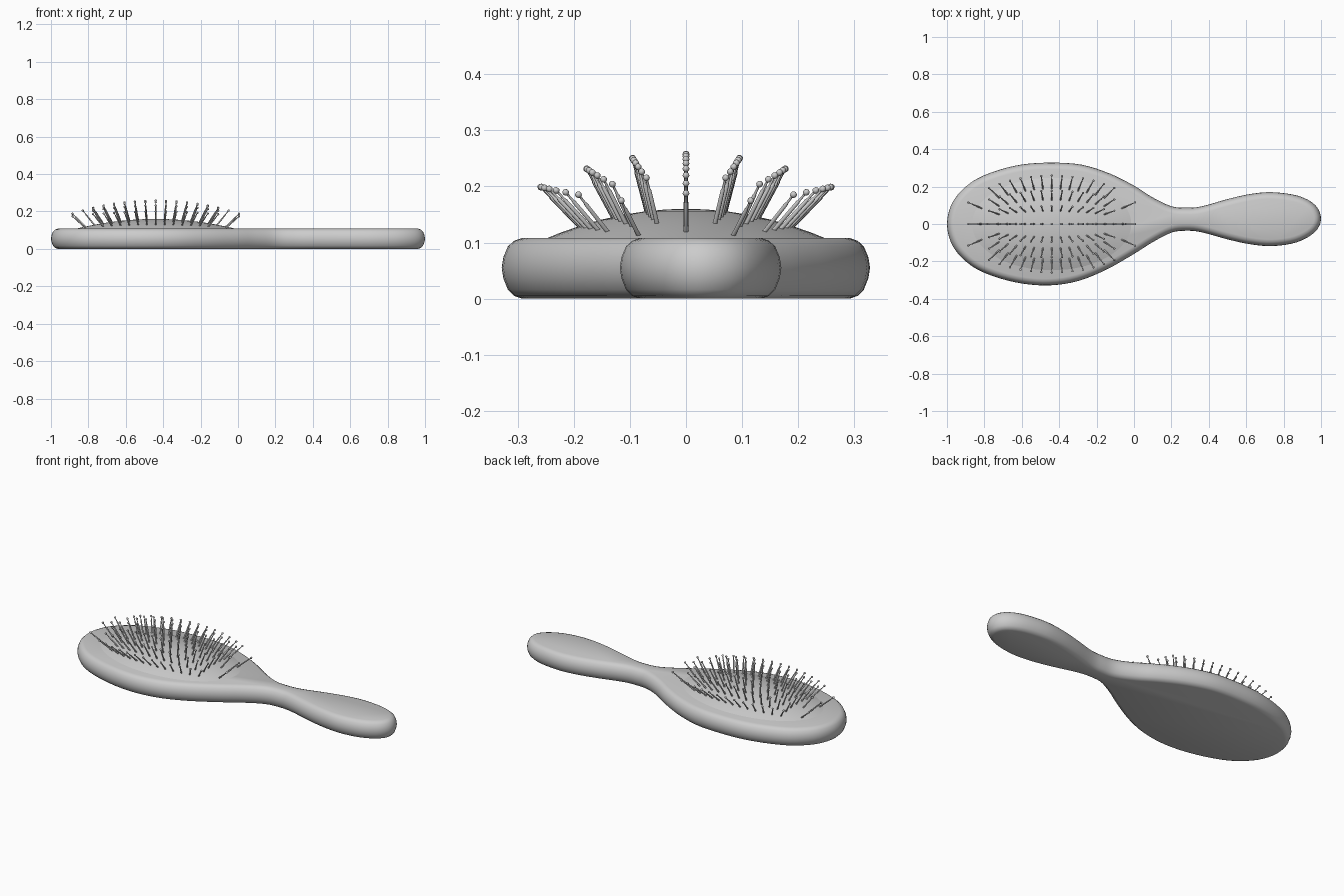
import bpy, bmesh, math
from mathutils import Vector

if "Cube" in bpy.data.objects:
    bpy.data.objects.remove(bpy.data.objects["Cube"])

def finish(bm, name, angle=40):
    bmesh.ops.recalc_face_normals(bm, faces=bm.faces)
    me = bpy.data.meshes.new(name)
    bm.to_mesh(me)
    bm.free()
    ob = bpy.data.objects.new(name, me)
    bpy.context.collection.objects.link(ob)
    bpy.ops.object.select_all(action='DESELECT')
    ob.select_set(True)
    bpy.context.view_layer.objects.active = ob
    bpy.ops.object.shade_smooth_by_angle(angle=math.radians(angle))
    return ob

def loft(bm, rings, cap_start=True, cap_end=True):
    rings = [[bm.verts.new(p) for p in r] for r in rings]
    n = len(rings[0])
    for a, b in zip(rings, rings[1:]):
        for i in range(n):
            j = (i + 1) % n
            bm.faces.new((a[i], a[j], b[j], b[i]))
    if cap_start:
        bm.faces.new(rings[0][::-1])
    if cap_end:
        bm.faces.new(rings[-1])
    return rings

def closed_spline(pts, steps):
    # Catmull-Rom through the control points
    out, n = [], len(pts)
    for i in range(n):
        a, b, c, d = (Vector(pts[(i + k) % n]) for k in (-1, 0, 1, 2))
        for s in range(steps):
            t = s / steps
            out.append(0.5 * (2*b + (c - a)*t + (2*a - 5*b + 4*c - d)*t*t
                              + (3*b - a - 3*c + d)*t**3))
    return out

# Paddle and handle outline, counter-clockwise from the head end
outline = [(-1, 0), (-0.965, -0.125), (-0.87, -0.223), (-0.75, -0.28), (-0.6, -0.318),
           (-0.45, -0.328), (-0.3, -0.305), (-0.15, -0.245), (0, -0.16), (0.1, -0.097),
           (0.2, -0.046), (0.28, -0.036), (0.36, -0.044), (0.5, -0.082), (0.62, -0.108),
           (0.74, -0.118), (0.87, -0.098), (0.965, -0.045), (1, 0.025), (0.97, 0.1),
           (0.88, 0.15), (0.74, 0.17), (0.62, 0.16), (0.5, 0.133), (0.36, 0.094),
           (0.28, 0.087), (0.2, 0.095), (0.1, 0.142), (0, 0.205), (-0.13, 0.27),
           (-0.28, 0.317), (-0.44, 0.328), (-0.6, 0.318), (-0.75, 0.28), (-0.87, 0.223),
           (-0.965, 0.125)]
pts = closed_spline(outline, 4)
n = len(pts)
normals = []
for i in range(n):
    t = (pts[(i + 1) % n] - pts[i - 1]).normalized()
    normals.append(Vector((-t.y, t.x)))

# Body with rounded edge: (inset, height) steps of the side profile
profile = [(0.036, 0), (0.022, 0.005), (0.011, 0.016), (0.003, 0.036), (0, 0.055),
           (0.003, 0.074), (0.011, 0.093), (0.022, 0.103), (0.036, 0.108)]
bm = bmesh.new()
loft(bm, [[(p + m * d).to_3d() + Vector((0, 0, z)) for p, m in zip(pts, normals)]
          for d, z in profile])
finish(bm, "brush_body")

# Domed cushion
CX, RX, RY = -0.44, 0.43, 0.25
def dome_z(dx, y):
    return 0.16 - 0.053 * ((dx / RX)**2 + (y / RY)**2)

bm = bmesh.new()
rings = []
for r in (1, 0.9, 0.75, 0.6, 0.45, 0.3, 0.15, 0.04):
    rings.append([(CX + RX*r*math.cos(a), RY*r*math.sin(a), 0.16 - 0.053*r*r)
                  for a in (2*math.pi*k/64 for k in range(64))])
loft(bm, rings, cap_start=False)
finish(bm, "cushion")

# Bristles: stepped pin with a ball tip, fanning outwards
def bristle(bm, dx, y):
    base = Vector((CX + dx, y, dome_z(dx, y)))
    lean = Vector((dx * 0.19, y * 0.37, 0))
    lean.z = math.sqrt(0.1**2 - lean.x**2 - lean.y**2)
    d = lean.normalized()
    u = d.cross(Vector((0, 1, 0))).normalized()
    v = d.cross(u)
    steps = [(-0.015, 0.0042), (0.072, 0.0036), (0.074, 0.0024), (0.092, 0.0022),
             (0.0935, 0.0045), (0.097, 0.0062), (0.101, 0.0052), (0.1035, 0.002)]
    loft(bm, [[base + d*h + (u*math.cos(a) + v*math.sin(a))*r
               for a in (math.pi*k/4 for k in range(8))] for h, r in steps])

bm = bmesh.new()
row_y = {0: 0, 1: 0.07, 2: 0.13, 3: 0.19}
for i in range(-8, 9):
    dx = i * 0.047
    shrink = math.sqrt(1 - (dx / 0.42)**2)
    for j in range(-3, 4):
        if abs(i) == 7 and j or abs(i) == 8 and abs(j) in (1, 2):
            continue
        bristle(bm, dx, math.copysign(row_y[abs(j)], j) * shrink)
finish(bm, "bristles", 50)
